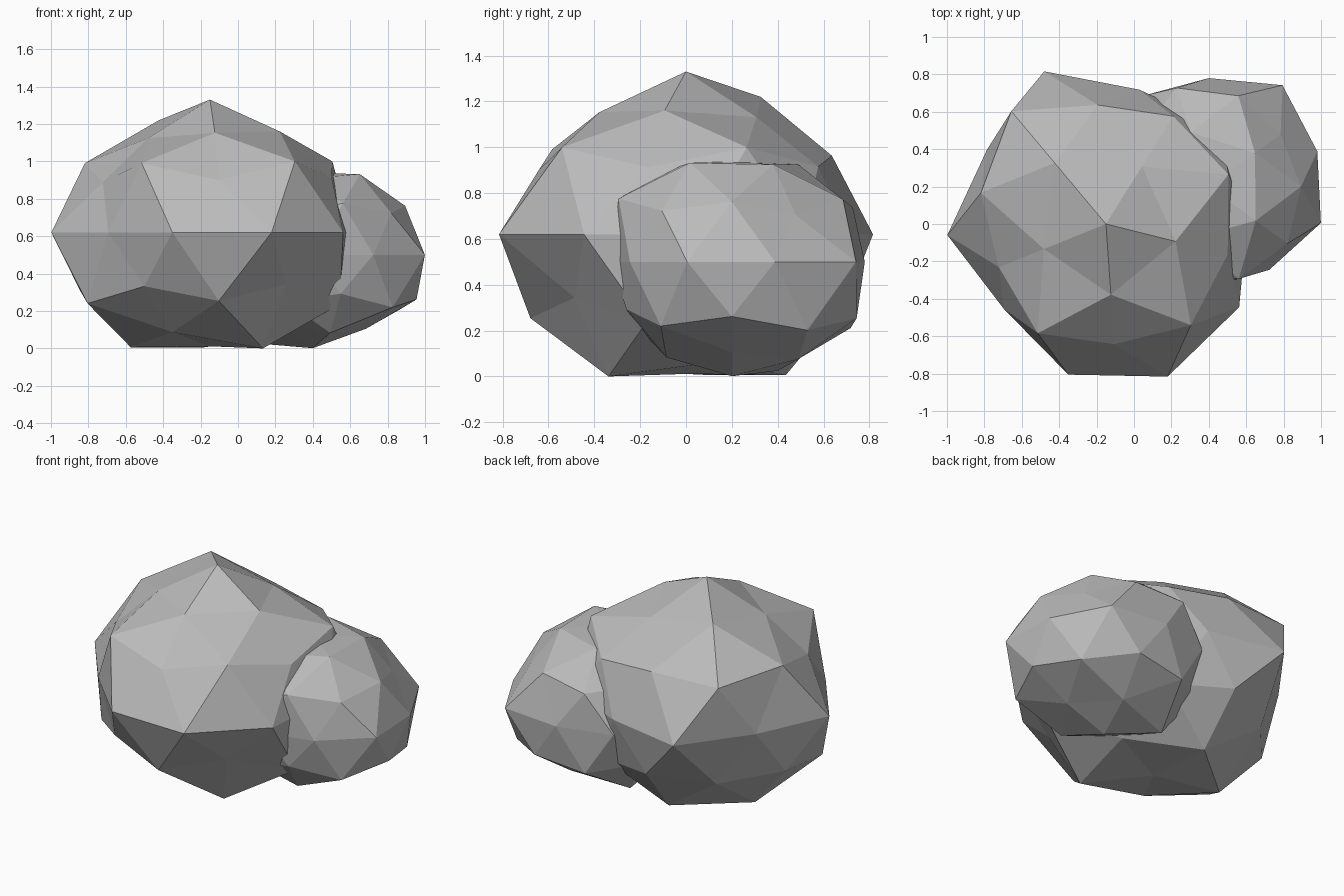
import bpy
import bmesh
import math
from mathutils import Vector

default = bpy.data.objects.get("Cube")
if default:
    bpy.data.objects.remove(default, do_unlink=True)

# Single stone colour
stone = bpy.data.materials.new("stone_grey")
stone.use_nodes = True
grey = (0.5, 0.5, 0.5, 1.0)
stone.diffuse_color = grey
stone.node_tree.nodes["Principled BSDF"].inputs["Base Color"].default_value = grey


def angle_of(co):
    """Angle around z in degrees, nudged so that zero sorts first."""
    return (math.degrees(math.atan2(co.y, co.x)) + 1) % 360


def make_boulder(name, centre, turn, squash, rings):
    """Faceted icosphere whose rings, from top to bottom, get their own radii."""
    bm = bmesh.new()
    bmesh.ops.create_icosphere(bm, subdivisions=2, radius=1)
    levels = {}
    for v in bm.verts:
        levels.setdefault(round(v.co.z, 2), []).append(v)
    spin = math.radians(turn)
    for level, radii in zip(sorted(levels, reverse=True), rings):
        ring = sorted(levels[level], key=lambda v: angle_of(v.co))
        for v, radius in zip(ring, radii):
            x, y, z = v.co * radius
            v.co = Vector((x * math.cos(spin) - y * math.sin(spin),
                           x * math.sin(spin) + y * math.cos(spin),
                           max(z * squash, -centre[2])))
    bmesh.ops.recalc_face_normals(bm, faces=bm.faces)
    mesh = bpy.data.meshes.new(name)
    bm.to_mesh(mesh)
    bm.free()
    mesh.materials.append(stone)
    boulder = bpy.data.objects.new(name, mesh)
    boulder.location = centre
    bpy.context.collection.objects.link(boulder)
    return boulder


# Main boulder
make_boulder("large_boulder", (-0.15, 0, 0.62), -14, 0.87, [
    [.816],
    [.73, .69, .81, .68, .72],
    [.83, .75, .81, .81, .83],
    [.75, .76, .88, .69, .72],
    [.76, .8, .74, .88, .75, .85, .71, .83, .88, .84],
    [.8, .78, .8, .74, .71],
    [.84, .78, .76, .83, .8],
    [.75, .83, .83, .72, .84],
    [.7],
])

# Smaller boulder leaning into its side
make_boulder("small_boulder", (0.4, 0.2, 0.5), 36, 0.86, [
    [.51],
    [.58, .58, .55, .55, .59],
    [.6, .55, .55, .61, .58],
    [.53, .62, .55, .55, .58],
    [.67, .58, .6, .58, .58, .55, .53, .55, .63, .61],
    [.64, .6, .55, .54, .62],
    [.66, .64, .55, .55, .62],
    [.58, .65, .5, .57, .54],
    [.58],
])
